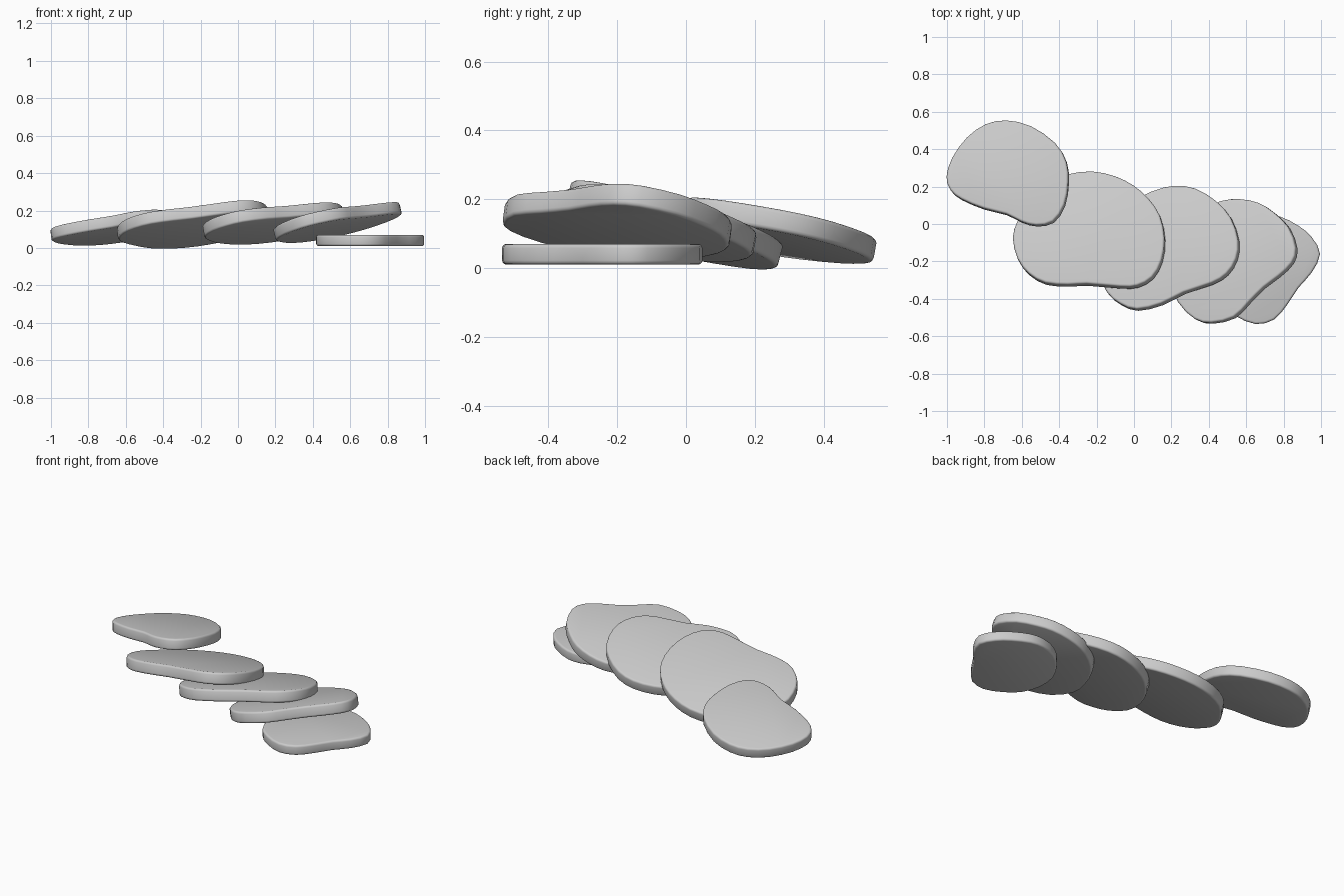
import bpy, bmesh, math
from mathutils import Vector

if "Cube" in bpy.data.objects:
    bpy.data.objects.remove(bpy.data.objects["Cube"])


def smooth_loop(pts, sub=2):
    # closed Catmull-Rom curve through the outline points
    out, n = [], len(pts)
    for i in range(n):
        a, b, c, d = (Vector(pts[(i + k) % n]) for k in (-1, 0, 1, 2))
        for s in range(sub):
            t = s / sub
            out.append(0.5 * (2 * b + (c - a) * t + (2 * a - 5 * b + 4 * c - d) * t * t
                              + (3 * b - a - 3 * c + d) * t ** 3))
    return out


def make_slice(name, pts, anchor, slope, thick=0.065):
    # slab with the given plan outline; its top plane passes through anchor
    sx, sy = slope
    normal = Vector((-sx, -sy, 1)).normalized()
    ax, ay, az = anchor
    bm = bmesh.new()
    top, bottom = [], []
    for p in smooth_loop(pts):
        v = Vector((p.x, p.y, az + sx * (p.x - ax) + sy * (p.y - ay)))
        shift = Vector((normal.x, normal.y, 0)) * thick / 2
        top.append(bm.verts.new(v + shift))
        bottom.append(bm.verts.new(v + shift - normal * thick))
    n = len(top)
    bm.faces.new(top)
    bm.faces.new(bottom[::-1])
    for i in range(n):
        j = (i + 1) % n
        bm.faces.new((top[i], bottom[i], bottom[j], top[j]))
    bmesh.ops.recalc_face_normals(bm, faces=bm.faces)
    rim = [e for e in bm.edges if e.calc_face_angle(0) > math.radians(60)]
    bmesh.ops.bevel(bm, geom=rim, offset=0.012, segments=3, profile=0.5, affect='EDGES')
    mesh = bpy.data.meshes.new(name)
    bm.to_mesh(mesh)
    bm.free()
    ob = bpy.data.objects.new(name, mesh)
    bpy.context.collection.objects.link(ob)
    bpy.ops.object.select_all(action='DESELECT')
    ob.select_set(True)
    bpy.context.view_layer.objects.active = ob
    bpy.ops.object.shade_smooth_by_angle(angle=math.radians(35))


# small end slice at the back left
make_slice("slice_1", [
    (-.68, .55), (-.55, .52), (-.42, .43), (-.36, .33), (-.35, .22), (-.37, .10),
    (-.43, .01), (-.52, -.01), (-.6, .01), (-.68, .05), (-.8, .08), (-.92, .13),
    (-.98, .18), (-1.0, .25), (-.97, .35), (-.89, .46), (-.79, .53)],
    (-.35, .2, .183), (.114, -.178))

# large leaning slices
make_slice("slice_2", [
    (-.22, .275), (-.1, .25), (0, .2), (.08, .13), (.14, .04), (.165, -.08),
    (.15, -.2), (.1, -.29), (.02, -.335), (-.07, -.34), (-.25, -.325), (-.35, -.33),
    (-.47, -.32), (-.56, -.27), (-.62, -.19), (-.645, -.08), (-.62, .01),
    (-.56, .1), (-.47, .2), (-.35, .26)],
    (.02, -.335, .257), (.12, -.258), 0.068)
make_slice("slice_3", [
    (.22, .2), (.33, .185), (.44, .12), (.52, .03), (.56, -.09), (.55, -.19),
    (.5, -.27), (.42, -.32), (.27, -.37), (.15, -.43), (.02, -.46), (-.07, -.43),
    (-.14, -.37), (-.185, -.26), (-.165, -.13), (-.1, 0), (0, .11), (.1, .17)],
    (0, -.46, .2), (.172, -.21), 0.068)
make_slice("slice_4", [
    (.57, .13), (.67, .11), (.75, .06), (.83, -.02), (.87, -.13), (.85, -.21),
    (.78, -.28), (.7, -.34), (.62, -.42), (.54, -.5), (.42, -.53), (.33, -.51),
    (.24, -.42), (.195, -.28), (.22, -.15), (.28, -.02), (.37, .07), (.47, .12)],
    (.45, -.53, .2), (.235, -.143), 0.066)

# flat end slice at the right
make_slice("slice_5", [
    (.78, .04), (.88, -.01), (.95, -.07), (.995, -.16), (.95, -.26), (.88, -.34),
    (.82, -.43), (.75, -.51), (.65, -.535), (.54, -.49), (.46, -.42), (.42, -.31),
    (.43, -.19), (.5, -.07), (.59, .01), (.69, .045)],
    (.7, -.25, .07), (0, 0), 0.06)
